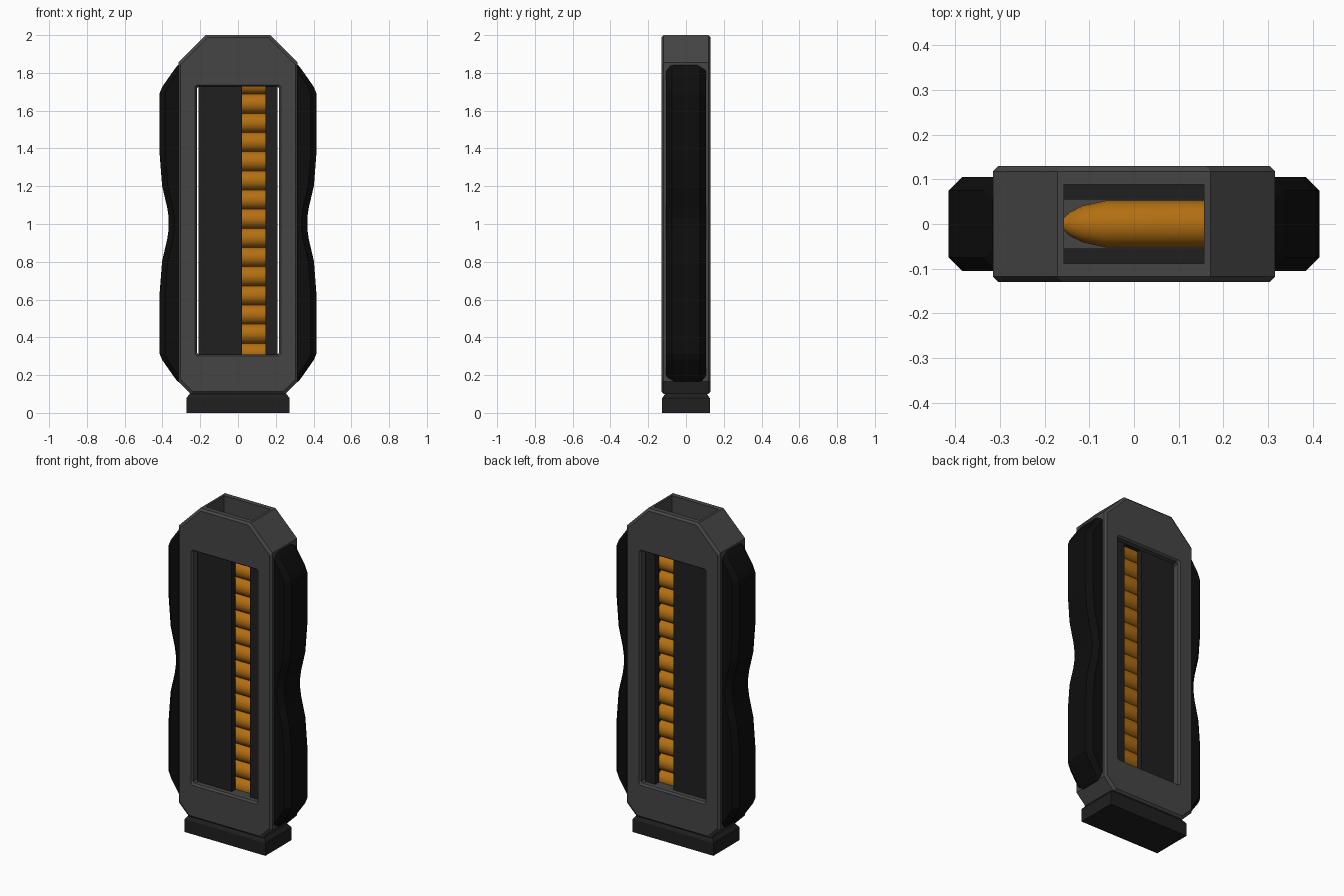
import bpy, bmesh, math

if "Cube" in bpy.data.objects:
    bpy.data.objects.remove(bpy.data.objects["Cube"])


def material(name, rgb):
    m = bpy.data.materials.new(name)
    m.diffuse_color = (*rgb, 1)
    m.use_nodes = True
    m.node_tree.nodes["Principled BSDF"].inputs["Base Color"].default_value = m.diffuse_color
    return m


FRAME = material("frame_grey", (0.06, 0.06, 0.06))
DARK = material("inner_dark", (0.014, 0.014, 0.014))
GRIP = material("grip_black", (0.004, 0.004, 0.004))
BRASS = material("brass", (0.45, 0.16, 0.006))


def finish(bm, name, mat):
    bmesh.ops.recalc_face_normals(bm, faces=bm.faces)
    me = bpy.data.meshes.new(name)
    bm.to_mesh(me)
    bm.free()
    ob = bpy.data.objects.new(name, me)
    bpy.context.collection.objects.link(ob)
    if mat:
        me.materials.append(mat)
    return ob


def loft(name, rings, mat, closed=False):
    """Skin equal-length rings; cap the ends unless the loft closes on itself."""
    bm = bmesh.new()
    vs = [[bm.verts.new(p) for p in r] for r in rings]
    n = len(vs[0])
    for i in range(len(vs) if closed else len(vs) - 1):
        a, b = vs[i], vs[(i + 1) % len(vs)]
        for j in range(n):
            k = (j + 1) % n
            bm.faces.new((a[j], a[k], b[k], b[j]))
    if not closed:
        bm.faces.new(vs[0])
        bm.faces.new(vs[-1])
    return finish(bm, name, mat)


def boxes(name, spans, mat):
    bm = bmesh.new()
    for x0, x1, y0, y1, z0, z1 in spans:
        for v in bmesh.ops.create_cube(bm, size=1)["verts"]:
            v.co.x = x1 if v.co.x > 0 else x0
            v.co.y = y1 if v.co.y > 0 else y0
            v.co.z = z1 if v.co.z > 0 else z0
    return finish(bm, name, mat)


def octagon(hw, z0, z1, top, bottom, y, inset=0.0):
    """Chamfered rectangle in xz; top and bottom are (dx, dz) corner cuts."""
    hw, z0, z1 = hw - inset, z0 + inset, z1 - inset
    half = [(hw - bottom[0], z0), (hw, z0 + bottom[1]),
            (hw, z1 - top[1]), (hw - top[0], z1)]
    return [(x, y, z) for x, z in half] + [(-x, y, z) for x, z in reversed(half)]


# Frame: octagonal body with bevelled rims and a through window
def outer(y, i=0.0):
    return octagon(0.316, 0.1, 2.0, (0.145, 0.145), (0.066, 0.066), y, i)


def window(y, i=0.0):
    return octagon(0.218, 0.31, 1.727, (0.01, 0.01), (0.01, 0.01), y, i)


frame = loft("frame", [outer(-0.13, 0.012), outer(-0.118), outer(0.118), outer(0.13, 0.012),
                       window(0.13, -0.009), window(0.118), window(-0.118),
                       window(-0.13, -0.009)], FRAME, closed=True)

# Feed opening cut through the top of the frame
cutter = boxes("feed_cutter", [(-0.157, 0.157, -0.088, 0.088, 1.7, 2.1)], None)
cutter.hide_render = True
cut = frame.modifiers.new("feed_opening", "BOOLEAN")
cut.object = cutter
cut.operation = "DIFFERENCE"
cut.solver = "EXACT"
bpy.context.view_layer.objects.active = frame
frame.select_set(True)
bpy.ops.object.modifier_apply(modifier=cut.name)
bpy.data.objects.remove(cutter)

# Inner casing: hollow, with a viewing slot on front and back
spans = [(-0.209, -0.158, -0.055, 0.055, 0.25, 1.89),
         (0.158, 0.209, -0.055, 0.055, 0.25, 1.89)]
for y0, y1 in ((-0.09, -0.055), (0.055, 0.09)):
    spans += [(-0.209, 0.02, y0, y1, 0.25, 1.89),
              (0.145, 0.209, y0, y1, 0.25, 1.89),
              (0.02, 0.145, y0, y1, 1.735, 1.89)]
boxes("inner_casing", spans, DARK)

# Cartridges: one turned profile, stacked
profile = [(-0.157, 0.014), (-0.145, 0.026), (-0.115, 0.041), (-0.063, 0.0525), (0.157, 0.0525)]
SIDES = 16
rings = [[(x, r * math.cos(2 * math.pi * k / SIDES), r * math.sin(2 * math.pi * k / SIDES))
          for k in range(SIDES)] for x, r in profile]
rounds = loft("cartridges", rings, BRASS)
rounds.location.z = 1.84
arr = rounds.modifiers.new("stack", "ARRAY")
arr.use_relative_offset = False
arr.use_constant_offset = True
arr.constant_offset_displace = (0, 0, -0.1015)
arr.count = 16
bpy.ops.object.select_all(action="DESELECT")
rounds.select_set(True)
bpy.context.view_layer.objects.active = rounds
bpy.ops.object.shade_smooth_by_angle(angle=math.radians(30))

# Side grips: waisted outline with chamfered long edges
half = [(0.317, 0.84, 0.085), (0.337, 0.815, 0.105), (0.4, 0.725, 0.105), (0.415, 0.69, 0.105),
        (0.415, 0.37, 0.105), (0.402, 0.2, 0.105), (0.374, 0.08, 0.105), (0.367, 0.03, 0.105)]
outline = half + [(x, -z, w) for x, z, w in reversed(half)]
for side, s in (("left", -1), ("right", 1)):
    rings = []
    for x, z, w in outline:
        c = min(0.03, x - 0.31)
        rings.append([(s * px, py, 1.003 + z) for px, py in
                      ((0.305, -w), (x - c, -w), (x, -w + 0.03),
                       (x, w - 0.03), (x - c, w), (0.305, w))])
    loft(side + "_grip", rings, GRIP)

# Base plate with chamfered top edge
loft("base_plate", [[(-x, -y, z), (x, -y, z), (x, y, z), (-x, y, z)] for x, y, z in
                    ((0.273, 0.126, 0), (0.273, 0.126, 0.078), (0.255, 0.11, 0.102))], DARK)
